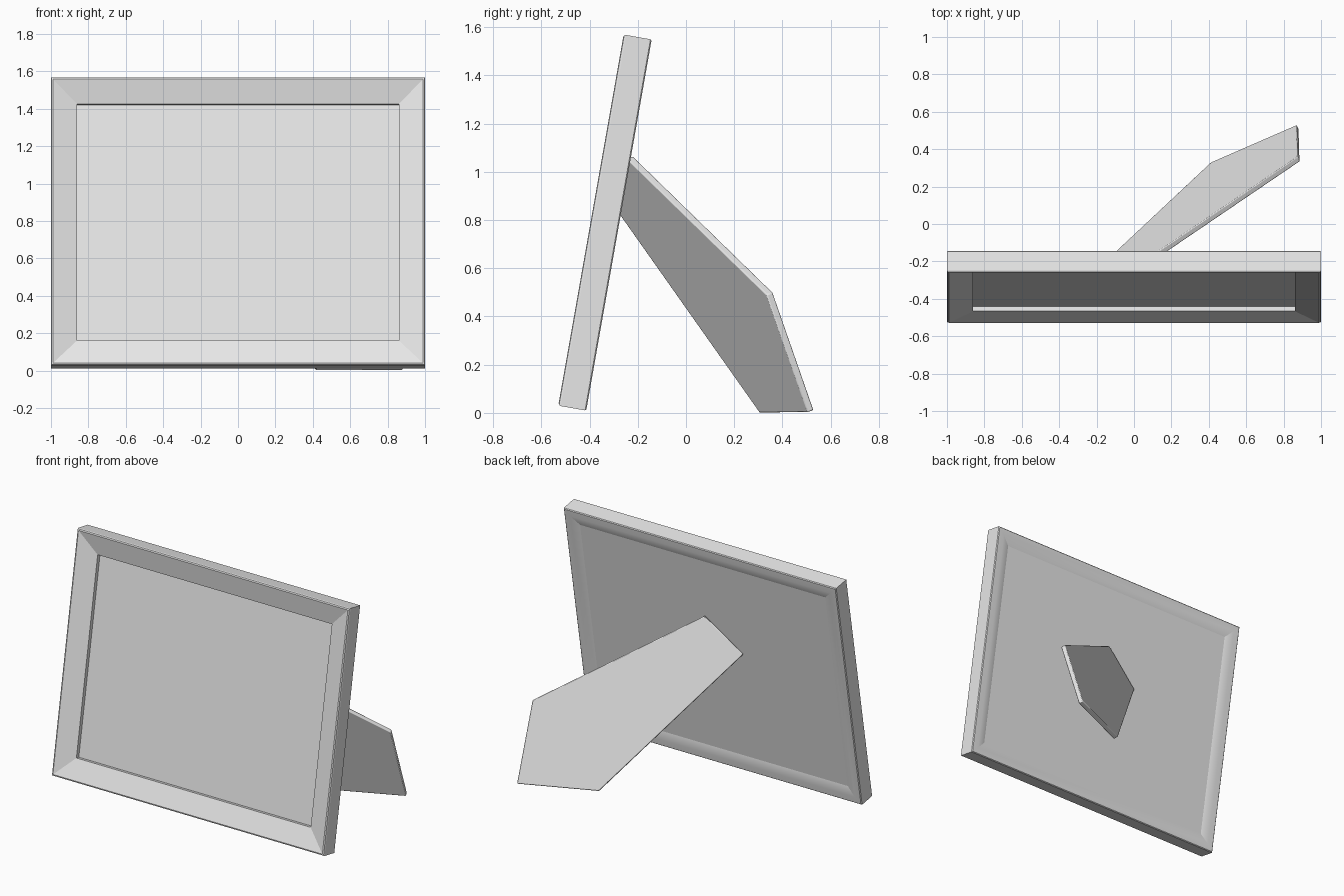
import bpy, bmesh
from math import radians
from mathutils import Vector, Matrix

cube = bpy.data.objects.get("Cube")
if cube:
    bpy.data.objects.remove(cube, do_unlink=True)

grey = bpy.data.materials.new("light_grey")
grey.use_nodes = True
colour = (0.8, 0.8, 0.8, 1)
grey.diffuse_color = colour
grey.node_tree.nodes["Principled BSDF"].inputs["Base Color"].default_value = colour

HEIGHT = 1.563
TILT = Matrix.Translation((0, -0.53, 0.03)) @ Matrix.Rotation(radians(-10), 4, "X")


def finish(name, bm, matrix=Matrix(), angle=20):
    bmesh.ops.recalc_face_normals(bm, faces=bm.faces)
    mesh = bpy.data.meshes.new(name)
    bm.to_mesh(mesh)
    bm.free()
    mesh.materials.append(grey)
    ob = bpy.data.objects.new(name, mesh)
    ob.matrix_world = matrix
    bpy.context.collection.objects.link(ob)
    bpy.ops.object.select_all(action="DESELECT")
    ob.select_set(True)
    bpy.context.view_layer.objects.active = ob
    bpy.ops.object.shade_smooth_by_angle(angle=radians(angle))
    return ob


def rectangle(inset, depth):
    x, low, high = 1 - inset, inset, HEIGHT - inset
    return [(-x, depth, low), (x, depth, low), (x, depth, high), (-x, depth, high)]


# Mitred frame: moulding profile as (inset from the outside, depth from the front)
profile = [(0, 0.011), (0.003, 0.003), (0.011, 0), (0.14, 0.04), (0.14, 0.075),
           (0.1, 0.09), (0.1, 0.103), (0.045, 0.118), (0.005, 0.118), (0, 0.113)]
bm = bmesh.new()
rings = [[bm.verts.new(p) for p in rectangle(*point)] for point in profile]
for i, ring in enumerate(rings):
    following = rings[(i + 1) % len(rings)]
    for j in range(4):
        k = (j + 1) % 4
        bm.faces.new((ring[j], ring[k], following[k], following[j]))
finish("frame", bm, TILT)

# Picture panel and backing board in one slab
bm = bmesh.new()
front, back = [[bm.verts.new(p) for p in rectangle(0.098, d)] for d in (0.066, 0.103)]
bm.faces.new(front)
bm.faces.new(back)
for j in range(4):
    k = (j + 1) % 4
    bm.faces.new((front[j], front[k], back[k], back[j]))
finish("picture_panel", bm, TILT)

# Slanted easel leg: a five-sided board reaching out to one side
outline = [Vector(p) for p in ((0.02, -0.22, 1.065), (-0.23, -0.27, 0.86),
                               (0.41, 0.33, 0.01), (0.87, 0.53, 0.012), (0.875, 0.36, 0.5))]
normal = (outline[3] - outline[2]).cross(outline[1] - outline[2]).normalized()
bm = bmesh.new()
face = bm.faces.new([bm.verts.new(p) for p in outline])
board = bmesh.ops.extrude_face_region(bm, geom=[face], use_keep_orig=True)
moved = [g for g in board["geom"] if isinstance(g, bmesh.types.BMVert)]
bmesh.ops.translate(bm, verts=moved, vec=normal * 0.03)
leg = finish("easel_leg", bm)
bevel = leg.modifiers.new("soft_edges", "BEVEL")
bevel.width = 0.005
bevel.segments = 2
